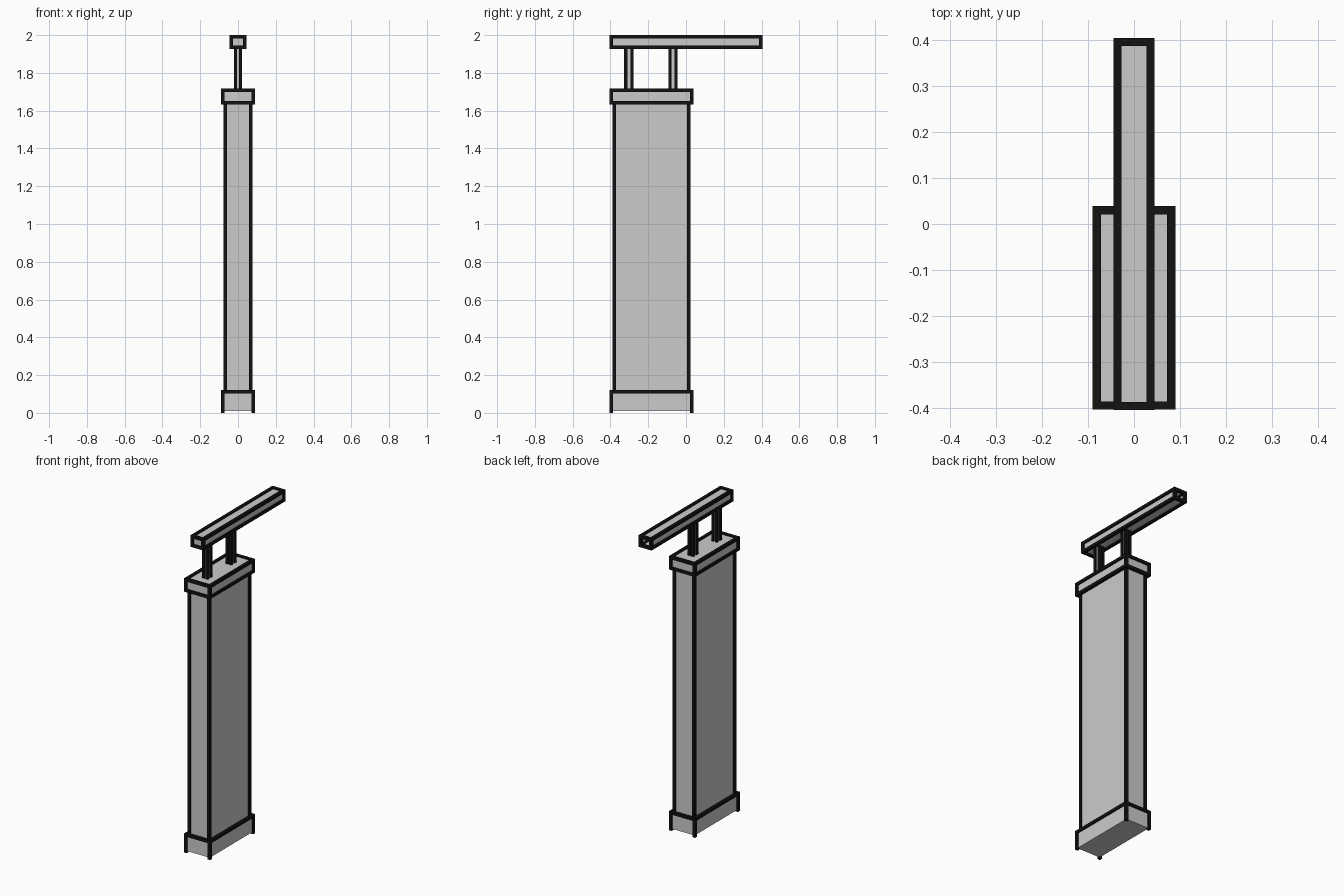
import bpy, bmesh
from itertools import product
from mathutils import Matrix, Vector

if "Cube" in bpy.data.objects:
    bpy.data.objects.remove(bpy.data.objects["Cube"])

ink = bpy.data.materials.new("dark_trim")
ink.diffuse_color = (0.006, 0.006, 0.006, 1)
ink.use_nodes = True
ink.node_tree.nodes["Principled BSDF"].inputs["Base Color"].default_value = ink.diffuse_color


def add_box(bm, lo, hi):
    lo, hi = Vector(lo), Vector(hi)
    m = Matrix.Translation((lo + hi) / 2) @ Matrix.Diagonal((*(hi - lo), 1))
    return bmesh.ops.create_cube(bm, size=1, matrix=m)["verts"]


def finish(bm, name, mat=None):
    me = bpy.data.meshes.new(name)
    bm.to_mesh(me)
    bm.free()
    ob = bpy.data.objects.new(name, me)
    bpy.context.collection.objects.link(ob)
    if mat:
        me.materials.append(mat)


def edged_box(name, lo, hi, r=0.009, axes=(0, 1, 2), open_back=False, bare_bottom=False):
    """Grey box with dark square trim bars centred on its edges."""
    bm = bmesh.new()
    add_box(bm, lo, hi)
    if open_back:
        back = [f for f in bm.faces if f.calc_center_median().y > hi[1] - 1e-4]
        bmesh.ops.delete(bm, geom=back, context='FACES_ONLY')
    finish(bm, name)

    bm = bmesh.new()
    for a in axes:
        b, c = [k for k in range(3) if k != a]
        for pb, pc in product((lo[b], hi[b]), (lo[c], hi[c])):
            if bare_bottom and a != 2 and pc == lo[2]:
                continue
            p, q = [0] * 3, [0] * 3
            p[a], q[a] = lo[a] - r, hi[a] + r
            p[b], q[b] = pb - r, pb + r
            p[c], q[c] = pc - r, pc + r
            add_box(bm, p, q)
    finish(bm, name + "_trim", ink)


# Tall slab with wider base and top cap
edged_box("base", (-0.081, -0.395, 0.009), (0.081, 0.03, 0.111), bare_bottom=True)
edged_box("body", (-0.067, -0.38, 0.111), (0.067, 0.014, 1.642), axes=(2,))
edged_box("top_cap", (-0.081, -0.395, 1.642), (0.081, 0.03, 1.709))

# Two short posts carrying the beam
for i, y in enumerate((-0.303, -0.069)):
    edged_box(f"post_{i + 1}", (-0.012, y - 0.016, 1.705), (0.012, y + 0.016, 1.935),
              r=0.008, axes=(2,))

# Overhanging beam, open at the back end
edged_box("beam", (-0.036, -0.396, 1.936), (0.036, 0.396, 1.991), open_back=True)
